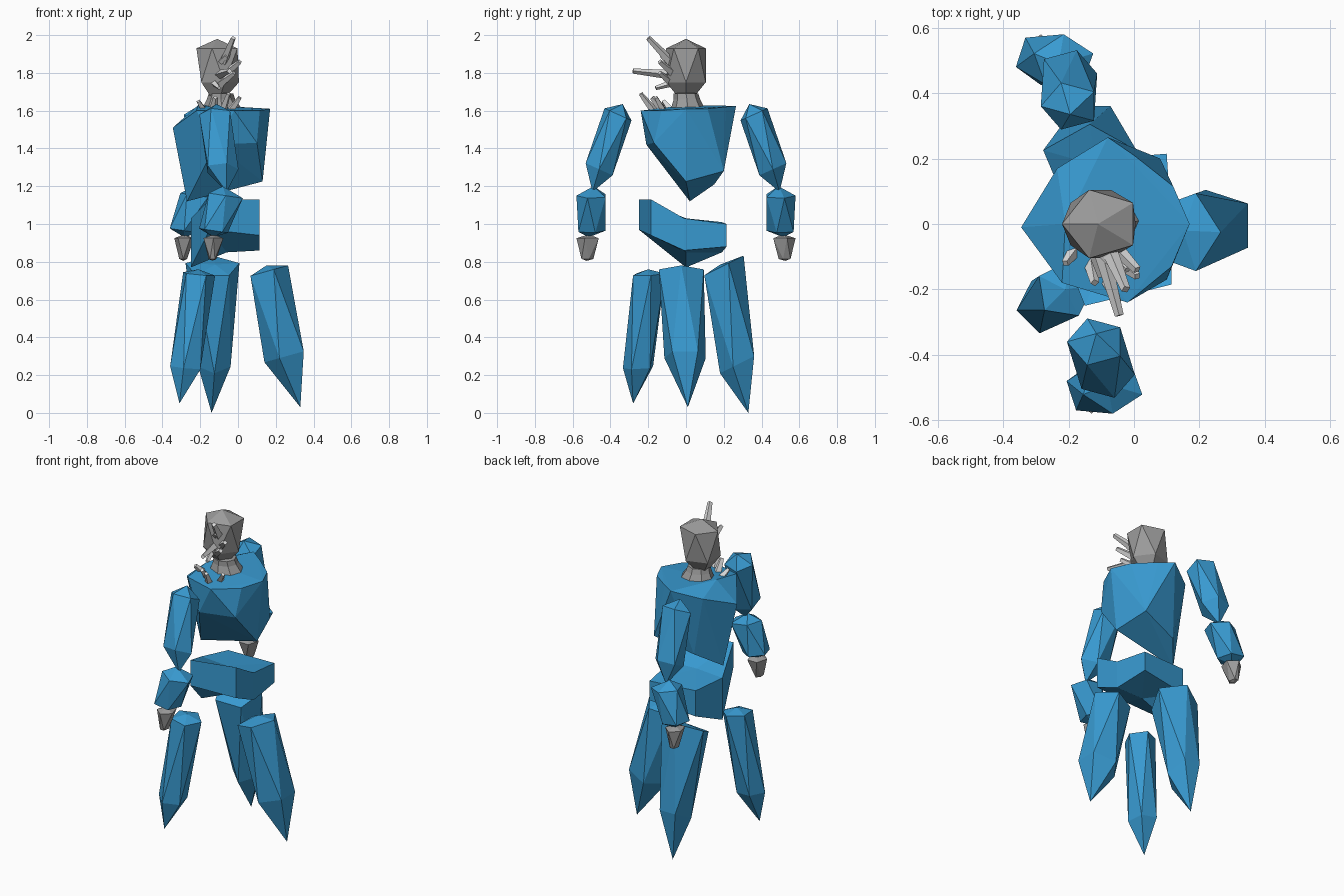
import bpy, bmesh, math
from mathutils import Vector

if "Cube" in bpy.data.objects:
    bpy.data.objects.remove(bpy.data.objects["Cube"])


def material(name, rgb):
    m = bpy.data.materials.new(name)
    m.diffuse_color = (*rgb, 1)
    m.use_nodes = True
    m.node_tree.nodes["Principled BSDF"].inputs["Base Color"].default_value = m.diffuse_color
    return m


BLUE = material("blue stone", (0.04, 0.325, 0.64))
GREY = material("grey rock", (0.33, 0.33, 0.33))
PALE = material("pale crystal", (0.72, 0.72, 0.72))


def finish(bm, name, mat):
    bmesh.ops.recalc_face_normals(bm, faces=bm.faces)
    me = bpy.data.meshes.new(name)
    bm.to_mesh(me)
    bm.free()
    me.materials.append(mat)
    ob = bpy.data.objects.new(name, me)
    bpy.context.collection.objects.link(ob)
    return ob


def cap(bm, ring, centre):
    """Close a ring with a fan of triangles."""
    c = bm.verts.new(centre)
    for i, v in enumerate(ring):
        bm.faces.new((v, ring[(i + 1) % len(ring)], c))


def crystal(name, mat, top, rings, tip, n=5, rot=0.0, slope=(0, 0), twist=True):
    """Faceted stone: rings of (x, y, z, rx, ry) closed by two points.
    With twist, each ring turns half a step, giving triangular sides."""
    bm = bmesh.new()
    loops = []
    for k, (x, y, z, rx, ry) in enumerate(rings):
        loop = []
        for i in range(n):
            a = rot + 2 * math.pi * (i + (k * 0.5 if twist else 0)) / n
            dx, dy = rx * math.cos(a), ry * math.sin(a)
            loop.append(bm.verts.new((x + dx, y + dy, z + dx * slope[0] + dy * slope[1])))
        loops.append(loop)
    for a, b in zip(loops, loops[1:]):
        for i in range(n):
            j = (i + 1) % n
            if twist:
                bm.faces.new((a[i], a[j], b[i]))
                bm.faces.new((a[j], b[j], b[i]))
            else:
                bm.faces.new((a[i], a[j], b[j], b[i]))
    cap(bm, loops[0], top)
    cap(bm, loops[-1], tip)
    return finish(bm, name, mat)


def hull(name, mat, points):
    bm = bmesh.new()
    for p in points:
        bm.verts.new(p)
    res = bmesh.ops.convex_hull(bm, input=bm.verts)
    junk = {g for g in res["geom_interior"] + res["geom_unused"]
            if isinstance(g, bmesh.types.BMVert)}
    bmesh.ops.delete(bm, geom=list(junk), context='VERTS')
    return finish(bm, name, mat)


def spike(name, base, tip, r):
    """Four-sided tapered shard from base to tip."""
    base, tip = Vector(base), Vector(tip)
    q = (tip - base).to_track_quat('Z', 'Y')
    bm = bmesh.new()
    bmesh.ops.create_cone(bm, cap_ends=True, segments=4, radius1=r, radius2=r * 0.55,
                          depth=(tip - base).length)
    ob = finish(bm, name, PALE)
    ob.data.transform(q.to_matrix().to_4x4())
    ob.location = (base + tip) / 2


STEP = math.radians(36)

# Head and neck
crystal("head", GREY, (-0.11, 0, 1.98),
        [(-0.10, 0, 1.93, 0.12, 0.11), (-0.105, 0, 1.75, 0.11, 0.11)],
        (-0.11, 0, 1.62), rot=STEP)
crystal("neck", GREY, (-0.09, 0, 1.70),
        [(-0.09, 0, 1.69, 0.065, 0.065), (-0.09, 0.005, 1.66, 0.075, 0.07),
         (-0.085, 0.01, 1.61, 0.105, 0.09)], (-0.09, 0, 1.6), n=8, twist=False)

# Shards on the face and chest
for i, (b, t, r) in enumerate([
        ((-0.08, -0.07, 1.85), (-0.025, -0.20, 1.985), 0.026),
        ((-0.10, -0.08, 1.79), (-0.045, -0.28, 1.81), 0.025),
        ((-0.06, -0.07, 1.80), (0.01, -0.14, 1.86), 0.024),
        ((-0.10, -0.08, 1.85), (-0.06, -0.13, 1.89), 0.020),
        ((-0.10, -0.07, 1.74), (-0.02, -0.14, 1.80), 0.024),
        ((-0.13, -0.06, 1.75), (-0.10, -0.16, 1.72), 0.020),
        ((-0.08, -0.17, 1.60), (-0.05, -0.24, 1.69), 0.022),
        ((-0.13, -0.12, 1.60), (-0.12, -0.18, 1.67), 0.024),
        ((-0.18, -0.08, 1.60), (-0.21, -0.12, 1.65), 0.022),
        ((-0.04, -0.12, 1.60), (0.01, -0.16, 1.67), 0.022)]):
    spike(f"shard_{i + 1}", b, t, r)

# Torso: flat on top, undercut below
hull("torso", BLUE, [
    (-0.08, 0.265, 1.625), (0.0, 0.21, 1.62), (0.12, 0.115, 1.61), (0.17, 0, 1.61),
    (0.115, -0.13, 1.60), (-0.02, -0.24, 1.60), (-0.22, -0.18, 1.60), (-0.21, 0, 1.63),
    (-0.235, 0.17, 1.58), (-0.345, -0.01, 1.51),
    (-0.12, -0.21, 1.42), (0.10, -0.17, 1.43), (0.13, 0.0, 1.225), (0.08, 0.20, 1.28),
    (-0.16, 0.15, 1.21), (-0.27, 0.02, 1.12)])

# Pelvis: saddle-shaped slab, each corner as x, y, top z, bottom z
bm = bmesh.new()
corners = [(-0.15, -0.25, 1.13, 0.97), (0.115, -0.185, 1.13, 0.94), (0.115, -0.01, 1.03, 0.86),
           (0.10, 0.215, 1.0, 0.88), (-0.20, 0.19, 1.01, 0.85), (-0.25, 0.0, 1.03, 0.77)]
upper = [bm.verts.new((x, y, t)) for x, y, t, b in corners]
lower = [bm.verts.new((x, y, b)) for x, y, t, b in corners]
for i in range(6):
    j = (i + 1) % 6
    bm.faces.new((lower[i], lower[j], upper[j], upper[i]))
cap(bm, upper, (-0.06, -0.02, 1.03))
cap(bm, lower, (-0.06, 0, 0.85))
finish(bm, "pelvis", BLUE)

# Arms: mirrored in y, each with its own x for shoulder, elbow and hand
for side, s, xs, xe, xh in (("right", -1, -0.115, -0.06, -0.13), ("left", 1, -0.195, -0.21, -0.285)):
    crystal(side + "_upper_arm", BLUE, (xs, s * 0.335, 1.635),
            [(xs, s * 0.36, 1.58, 0.09, 0.075), ((xs + xe) / 2, s * 0.46, 1.29, 0.09, 0.075)],
            (xe, s * 0.495, 1.17), rot=STEP, slope=(0, s * 0.45))
    crystal(side + "_forearm", BLUE, (xe - 0.02, s * 0.49, 1.20),
            [(xe - 0.005, s * 0.495, 1.15, 0.095, 0.085), (xh, s * 0.505, 0.965, 0.08, 0.08)],
            (xh, s * 0.515, 0.93), rot=s * math.pi / 2, slope=(-0.15, 0))
    crystal(side + "_hand", GREY, (xh, s * 0.515, 0.945),
            [(xh, s * 0.515, 0.925, 0.055, 0.065), (xh - 0.005, s * 0.525, 0.815, 0.022, 0.035)],
            (xh - 0.005, s * 0.525, 0.805), rot=s * math.pi / 2)

# Three pointed legs leaning outward
for name, top, rings, tip, angle, slope in (
        ("front_leg", (-0.21, -0.20, 0.76),
         [(-0.21, -0.20, 0.735, 0.09, 0.09), (-0.275, -0.25, 0.24, 0.085, 0.085)],
         (-0.31, -0.28, 0.05), 225, (-0.1, 0.05)),
        ("side_leg", (0.15, -0.02, 0.78),
         [(0.155, -0.025, 0.75, 0.11, 0.125), (0.255, -0.005, 0.30, 0.115, 0.115)],
         (0.33, 0.01, 0.03), 0, (0.28, 0)),
        ("back_leg", (-0.12, 0.18, 0.785),
         [(-0.135, 0.19, 0.775, 0.15, 0.115), (-0.125, 0.28, 0.26, 0.09, 0.1)],
         (-0.14, 0.33, 0.0), 90, (0, 0.5))):
    crystal(name, BLUE, top, rings, tip, rot=math.radians(angle), slope=slope)
